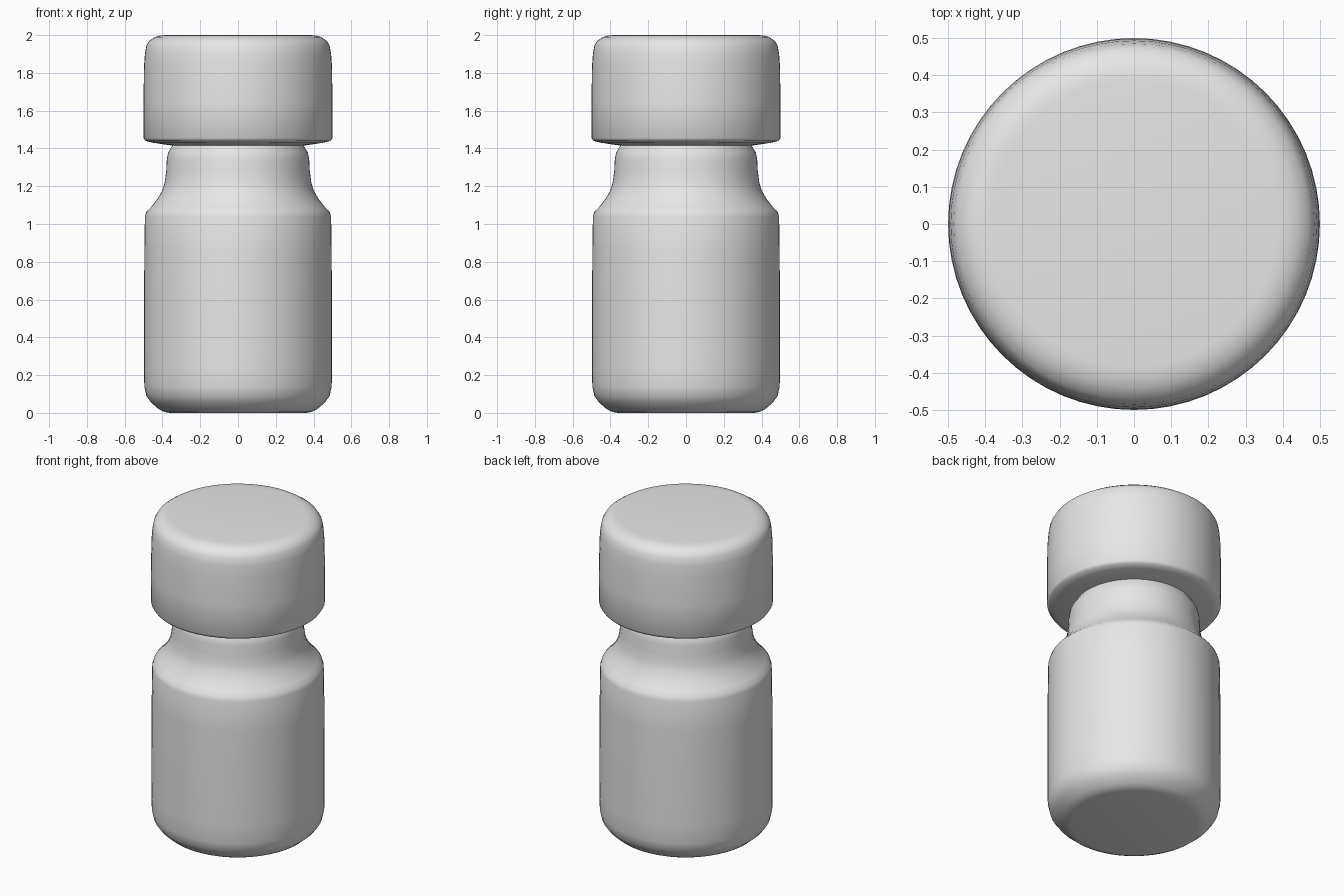
import bpy, bmesh, math

if "Cube" in bpy.data.objects:
    bpy.data.objects.remove(bpy.data.objects["Cube"])

grey = bpy.data.materials.new("plain_grey")
grey.use_nodes = True
colour = (0.8, 0.8, 0.8, 1)
grey.diffuse_color = colour
grey.node_tree.nodes["Principled BSDF"].inputs["Base Color"].default_value = colour


def lathe(name, profile, segments=64):
    """Spin a radius/height profile into a closed solid about the z axis."""
    bm = bmesh.new()
    rings = []
    for r, z in profile:
        rings.append([bm.verts.new((r * math.cos(math.tau * i / segments),
                                    r * math.sin(math.tau * i / segments), z))
                      for i in range(segments)])
    for low, high in zip(rings, rings[1:]):
        for i in range(segments):
            j = (i + 1) % segments
            bm.faces.new((low[i], low[j], high[j], high[i]))
    bm.faces.new(rings[0][::-1])
    bm.faces.new(rings[-1])
    mesh = bpy.data.meshes.new(name)
    bm.to_mesh(mesh)
    bm.free()
    mesh.materials.append(grey)
    obj = bpy.data.objects.new(name, mesh)
    bpy.context.collection.objects.link(obj)
    bpy.ops.object.select_all(action="DESELECT")
    obj.select_set(True)
    bpy.context.view_layer.objects.active = obj
    bpy.ops.object.shade_smooth_by_angle(angle=math.radians(50))
    return obj


# Bottle: rounded base, straight wall, sloping shoulder and short neck
lathe("bottle_body", [
    (0.36, 0.0), (0.39, 0.005), (0.42, 0.02), (0.46, 0.055), (0.485, 0.09),
    (0.496, 0.14), (0.498, 0.25), (0.496, 0.85), (0.493, 1.04), (0.485, 1.065),
    (0.46, 1.09), (0.425, 1.135), (0.40, 1.18), (0.388, 1.22), (0.38, 1.28),
    (0.377, 1.34), (0.37, 1.38), (0.35, 1.41), (0.345, 1.43)])

# Cap: undercut lower rim, straight side and rounded top edge
lathe("cap", [
    (0.34, 1.415), (0.36, 1.417), (0.45, 1.43), (0.49, 1.44), (0.5, 1.455),
    (0.5, 1.65), (0.498, 1.83), (0.493, 1.90), (0.485, 1.945), (0.47, 1.97),
    (0.44, 1.99), (0.41, 1.998), (0.385, 2.0)])
